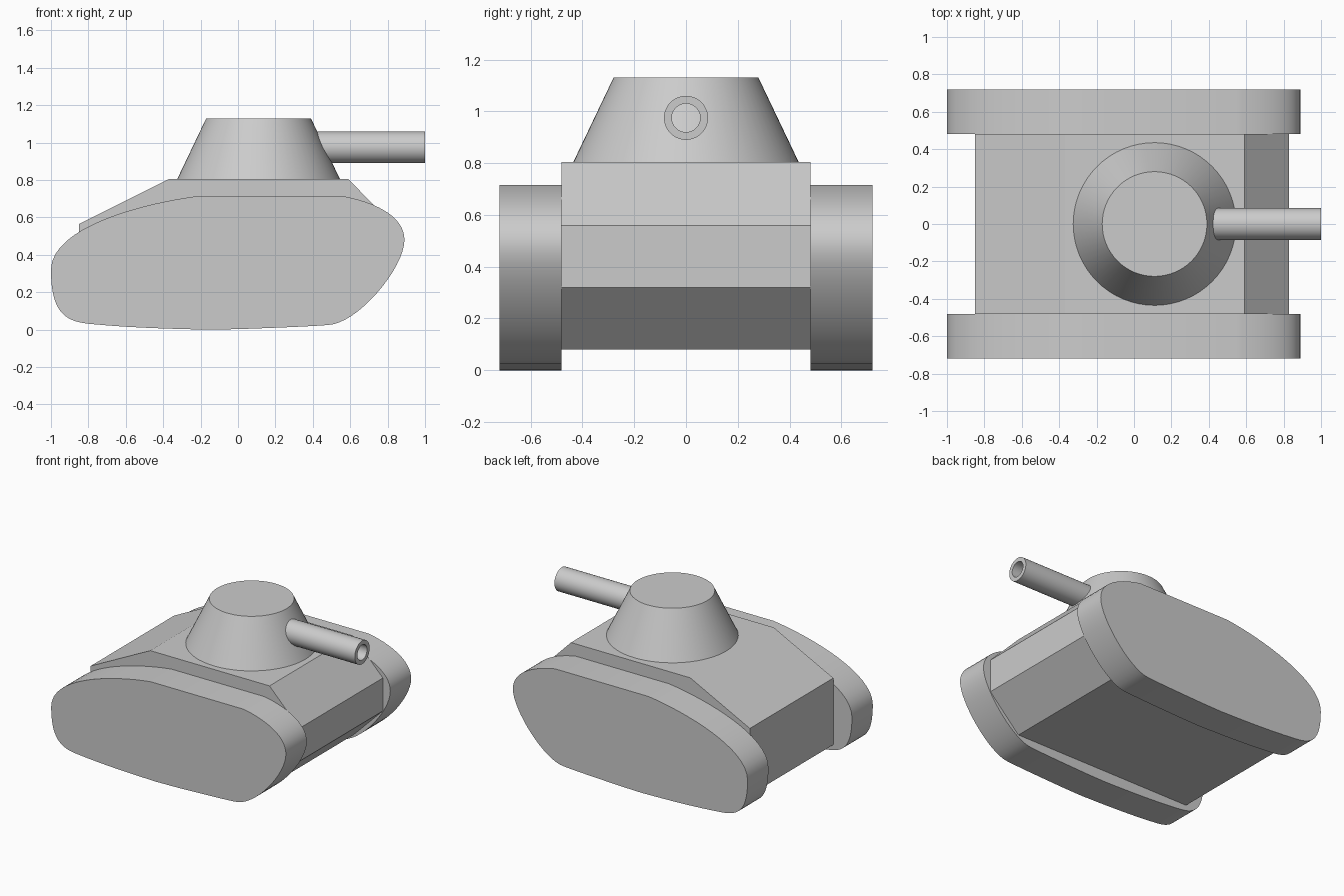
import bpy, bmesh, math
from mathutils import Vector, Matrix
from mathutils.geometry import interpolate_bezier

if "Cube" in bpy.data.objects:
    bpy.data.objects.remove(bpy.data.objects["Cube"])


def finish(name, bm, smooth=True):
    bmesh.ops.remove_doubles(bm, verts=bm.verts, dist=1e-5)
    bmesh.ops.recalc_face_normals(bm, faces=bm.faces)
    mesh = bpy.data.meshes.new(name)
    bm.to_mesh(mesh)
    bm.free()
    obj = bpy.data.objects.new(name, mesh)
    bpy.context.collection.objects.link(obj)
    if smooth:
        bpy.ops.object.select_all(action='DESELECT')
        obj.select_set(True)
        bpy.context.view_layer.objects.active = obj
        bpy.ops.object.shade_smooth_by_angle(angle=math.radians(30))
    return obj


def extrude_profile(name, points, y0, y1, smooth=True):
    """Extrude an (x, z) outline from y0 to y1."""
    bm = bmesh.new()
    face = bm.faces.new([bm.verts.new((x, y0, z)) for x, z in points])
    out = bmesh.ops.extrude_face_region(bm, geom=[face], use_keep_orig=True)
    moved = [v for v in out['geom'] if isinstance(v, bmesh.types.BMVert)]
    bmesh.ops.translate(bm, verts=moved, vec=(0, y1 - y0, 0))
    return finish(name, bm, smooth)


def lathe(name, points, matrix, steps=64):
    """Spin a (radius, height) profile about z, then place it."""
    bm = bmesh.new()
    verts = [bm.verts.new((r, 0, h)) for r, h in points]
    edges = [bm.edges.new(pair) for pair in zip(verts, verts[1:])]
    bmesh.ops.spin(bm, geom=verts + edges, cent=(0, 0, 0), axis=(0, 0, 1),
                   angle=math.tau, steps=steps)
    bmesh.ops.transform(bm, matrix=matrix, verts=bm.verts)
    return finish(name, bm)


# Hull: angular slab between the tracks
extrude_profile("hull", [(-0.85, 0.08), (0.59, 0.08), (0.83, 0.32), (0.83, 0.56),
                         (0.59, 0.805), (-0.37, 0.805), (-0.85, 0.565)],
                -0.48, 0.48, smooth=False)

# Tracks: rounded outline from bezier segments (start, handle, handle, end)
segments = [
    ((-0.2, 0.716), (-0.5, 0.68), (-1.0, 0.55), (-1.0, 0.32)),
    ((-1.0, 0.32), (-1.0, 0.10), (-0.93, 0.045), (-0.8, 0.032)),
    ((-0.8, 0.032), (-0.6, 0.012), (-0.4, 0.005), (-0.15, 0.0)),
    ((0.0, 0.003), (0.2, 0.01), (0.4, 0.018), (0.48, 0.025)),
    ((0.48, 0.025), (0.64, 0.03), (0.89, 0.33), (0.89, 0.48)),
    ((0.89, 0.48), (0.89, 0.62), (0.70, 0.69), (0.55, 0.716)),
]
outline = []
for seg in segments:
    for p in interpolate_bezier(*[Vector((x, z, 0)) for x, z in seg], 17):
        if not outline or (Vector(outline[-1]) - p.xy).length > 1e-4:
            outline.append((p.x, p.y))
tracks = extrude_profile("tracks", outline, -0.72, -0.48)
mirror = tracks.modifiers.new("mirror", 'MIRROR')
mirror.use_axis = (False, True, False)
mirror.use_mirror_merge = False

# Turret: truncated cone
lathe("turret", [(0, 0.805), (0.435, 0.805), (0.28, 1.13), (0, 1.13)],
      Matrix.Translation((0.11, 0, 0)))

# Gun barrel: hollow tube pointing along +x
lathe("gun_barrel", [(0, 0), (0.085, 0), (0.085, 0.67), (0.055, 0.67),
                     (0.055, 0.1), (0, 0.1)],
      Matrix.Translation((0.33, 0, 0.975)) @ Matrix.Rotation(math.pi / 2, 4, 'Y'), 48)
